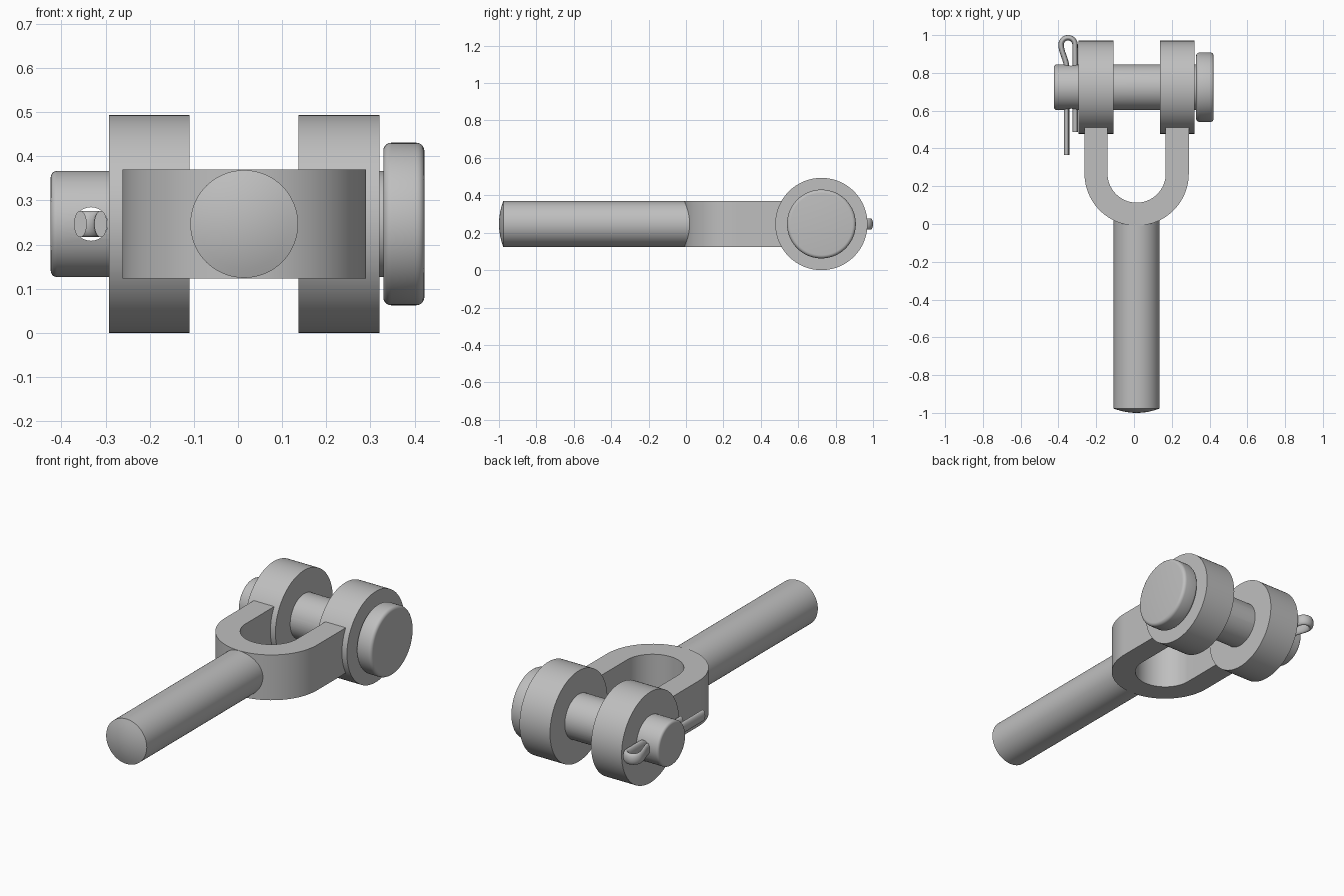
import bpy, bmesh, math
from mathutils import Vector, Matrix

cube = bpy.data.objects.get("Cube")
if cube:
    bpy.data.objects.remove(cube, do_unlink=True)

MID_X, PIN_Y, MID_Z = 0.014, 0.724, 0.2465

steel = bpy.data.materials.new("plain_steel")
steel.use_nodes = True
colour = (0.52, 0.52, 0.52, 1)
steel.diffuse_color = colour
steel.node_tree.nodes["Principled BSDF"].inputs["Base Color"].default_value = colour


def finish(bm, name, angle=30):
    bmesh.ops.remove_doubles(bm, verts=bm.verts, dist=1e-5)
    bmesh.ops.recalc_face_normals(bm, faces=bm.faces)
    mesh = bpy.data.meshes.new(name)
    bm.to_mesh(mesh)
    bm.free()
    mesh.materials.append(steel)
    obj = bpy.data.objects.new(name, mesh)
    bpy.context.collection.objects.link(obj)
    bpy.ops.object.select_all(action="DESELECT")
    obj.select_set(True)
    bpy.context.view_layer.objects.active = obj
    bpy.ops.object.shade_smooth_by_angle(angle=math.radians(angle))
    return obj


def lathe(name, profile, axis, centre, steps=72, angle=30):
    """Turn (position, radius) points about the x or y axis."""
    bm = bmesh.new()
    if axis == "x":
        verts = [bm.verts.new((p, 0, r)) for p, r in profile]
        direction = (1, 0, 0)
    else:
        verts = [bm.verts.new((0, p, r)) for p, r in profile]
        direction = (0, 1, 0)
    edges = [bm.edges.new(pair) for pair in zip(verts, verts[1:])]
    bmesh.ops.spin(bm, geom=verts + edges, cent=(0, 0, 0), axis=direction,
                   angle=math.tau, steps=steps)
    bmesh.ops.translate(bm, verts=bm.verts, vec=centre)
    return finish(bm, name, angle)


def round_corner(position, radius, size, start, end, steps=5):
    """Fillet points around a corner centre, angles measured from +position."""
    angles = [math.radians(start + (end - start) * i / steps) for i in range(steps + 1)]
    return [(position + size * math.cos(a), radius + size * math.sin(a)) for a in angles]


# Threaded-end shank with a shallow domed tip
dome = [(-1 + 0.023 * (i / 6) ** 2, 0.122 * i / 6) for i in range(7)]
lathe("shank", dome + [(0.06, 0.122), (0.06, 0)], "y", (MID_X, 0, MID_Z))

# U-shaped yoke, extruded upwards
OUTER, INNER, BEND_Y, ARM_END = 0.276, 0.154, 0.267, 0.56
arc = [math.pi + math.pi * i / 48 for i in range(49)]


def u_path(radius):
    bend = [(radius * math.cos(a), BEND_Y + radius * math.sin(a)) for a in arc]
    return [(-radius, ARM_END)] + bend + [(radius, ARM_END)]


bm = bmesh.new()
rings = [[bm.verts.new((MID_X + x, y, MID_Z - 0.123)) for x, y in u_path(r)]
         for r in (OUTER, INNER)]
for i in range(len(rings[0]) - 1):
    bm.faces.new((rings[0][i], rings[0][i + 1], rings[1][i + 1], rings[1][i]))
top = bmesh.ops.extrude_face_region(bm, geom=bm.faces[:])
bmesh.ops.translate(bm, vec=(0, 0, 0.246),
                    verts=[v for v in top["geom"] if isinstance(v, bmesh.types.BMVert)])
finish(bm, "yoke")

# Pair of round eyes at the arm ends
for side, name in ((-1, "right_eye"), (1, "left_eye")):
    lathe(name, [(-0.0915, 0), (-0.0915, MID_Z), (0.0915, MID_Z), (0.0915, 0)], "x",
          (MID_X + side * 0.215, PIN_Y, MID_Z), 96)

# Clevis pin with rounded tip
tip = round_corner(-0.410, 0.106, 0.014, 180, 90)
pin = lathe("clevis_pin", [(-0.424, 0)] + tip + [(0.35, 0.12), (0.35, 0)], "x",
            (0, PIN_Y, MID_Z), 64)

# Cross hole through the pin
cutter = lathe("hole_cutter", [(-0.3, 0), (-0.3, 0.038), (0.3, 0.038), (0.3, 0)], "y",
               (-0.333, PIN_Y, MID_Z), 32)
cutter.hide_render = True
cut = pin.modifiers.new("cross_hole", "BOOLEAN")
cut.operation = "DIFFERENCE"
cut.solver = "EXACT"
cut.object = cutter
bpy.context.view_layer.objects.active = pin
bpy.ops.object.modifier_apply(modifier=cut.name)
bpy.data.objects.remove(cutter, do_unlink=True)
bpy.ops.object.select_all(action="DESELECT")
pin.select_set(True)
bpy.ops.object.shade_smooth_by_angle(angle=math.radians(30))

# Pin head with rounded rims
rims = round_corner(0.347, 0.166, 0.018, 180, 90) + round_corner(0.404, 0.166, 0.018, 90, 0)
lathe("pin_head", [(0.329, 0)] + rims + [(0.422, 0)], "x", (0, PIN_Y, MID_Z), 80)

# Split cotter: long prong, loop, short prong, swept with an oval section
LOOP_X, LOOP_Y, LOOP_R = -0.349, 0.949, 0.037


def ease(start, end, steps=8):
    """Smooth S-bend between two points, running along y."""
    out = []
    for i in range(steps + 1):
        t = i / steps
        s = t * t * (3 - 2 * t)
        out.append((start[0] + (end[0] - start[0]) * s, start[1] + (end[1] - start[1]) * t))
    return out


loop = [(LOOP_X + LOOP_R * math.cos(a), LOOP_Y + LOOP_R * math.sin(a))
        for a in [math.pi - math.pi * i / 20 for i in range(1, 20)]]
path = [(-0.357, 0.365)] + ease((-0.357, 0.83), (LOOP_X - LOOP_R, LOOP_Y))
path += loop + ease((LOOP_X + LOOP_R, LOOP_Y), (-0.311, 0.83)) + [(-0.311, 0.487)]
points = [Vector((x, y, MID_Z)) for x, y in path]
bm = bmesh.new()
sections = []
for i, p in enumerate(points):
    along = (points[min(i + 1, len(points) - 1)] - points[max(i - 1, 0)]).normalized()
    across = along.cross(Vector((0, 0, 1)))
    sections.append([bm.verts.new(p + across * 0.0145 * math.cos(a)
                                  + Vector((0, 0, 0.03 * math.sin(a))))
                     for a in [math.tau * k / 20 for k in range(20)]])
for a, b in zip(sections, sections[1:]):
    for k in range(20):
        n = (k + 1) % 20
        bm.faces.new((a[k], a[n], b[n], b[k]))
bm.faces.new(sections[0])
bm.faces.new(sections[-1])
finish(bm, "cotter_pin", 50)
